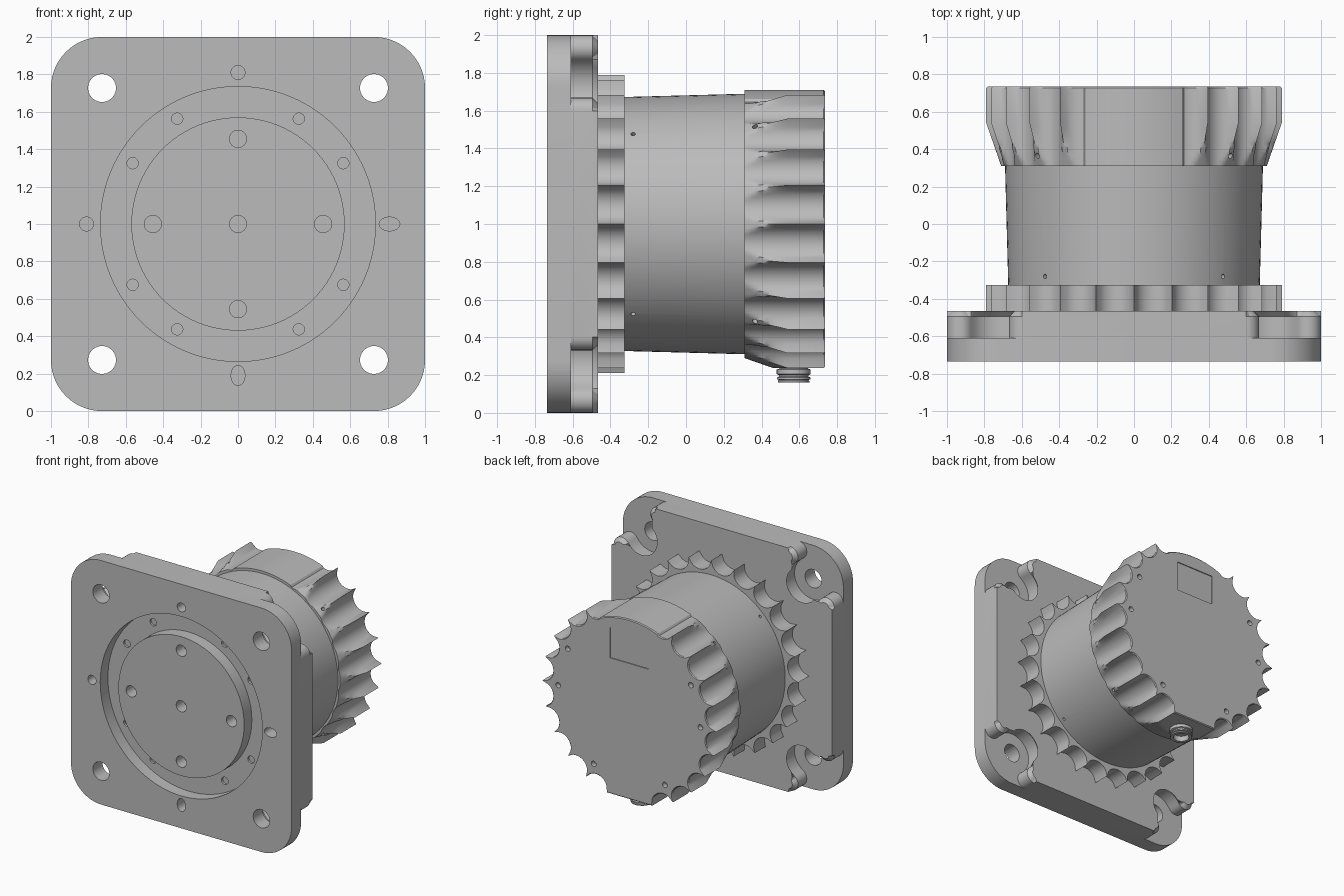
import bpy, bmesh, math
from math import sin, cos, pi, radians, hypot, atan2
from mathutils import Matrix, Vector

if "Cube" in bpy.data.objects:
    bpy.data.objects.remove(bpy.data.objects["Cube"])

grey = bpy.data.materials.new("light_grey_metal")
grey.use_nodes = True
colour = (0.5, 0.5, 0.5, 1)
grey.diffuse_color = colour
grey.node_tree.nodes["Principled BSDF"].inputs["Base Color"].default_value = colour

MID = 1.0  # height of the main axis


def finish(bm, name):
    bmesh.ops.recalc_face_normals(bm, faces=bm.faces)
    mesh = bpy.data.meshes.new(name)
    bm.to_mesh(mesh)
    bm.free()
    mesh.materials.append(grey)
    obj = bpy.data.objects.new(name, mesh)
    bpy.context.collection.objects.link(obj)
    return obj


def loft(name, rings, bevel=0):
    """Skin outlines (y, [(x, z)]) along y; optionally chamfer the rear rim."""
    bm = bmesh.new()
    loops = [[bm.verts.new((x, y, MID + z)) for x, z in pts] for y, pts in rings]
    for a, b in zip(loops, loops[1:]):
        for i in range(len(a)):
            j = (i + 1) % len(a)
            bm.faces.new((a[i], a[j], b[j], b[i]))
    bm.faces.new(loops[0])
    rear = bm.faces.new(loops[-1])
    if bevel:
        bmesh.ops.bevel(bm, geom=list(rear.edges), offset=bevel, segments=1, affect='EDGES')
    return finish(bm, name)


def arc(cx, cz, r, start, end, n=10):
    return [(cx + r * cos(radians(start + (end - start) * i / n)),
             cz + r * sin(radians(start + (end - start) * i / n))) for i in range(n + 1)]


def four_fold(points):
    out = []
    for x, z in (points):
        out.append((x, z))
    for k in range(3):
        points = [(-z, x) for x, z in points]
        out += points
    return out


def circle(r, n=96):
    return arc(0, 0, r, 0, 360, n)[:-1]


def polar(r, deg):
    return r * cos(radians(deg)), r * sin(radians(deg))


def add_rod(bm, centre, radius, depth, axis=(0, 1, 0), stretch=(1, 1)):
    turn = Vector((0, 0, 1)).rotation_difference(Vector(axis)).to_matrix().to_4x4()
    size = Matrix.Diagonal((stretch[0], stretch[1], 1, 1))
    bmesh.ops.create_cone(bm, cap_ends=True, segments=24, radius1=radius, radius2=radius,
                          depth=depth, matrix=Matrix.Translation(centre) @ turn @ size)


def cut(obj, bm):
    """Subtract the cutter mesh from the object, then drop the cutter."""
    cutter = finish(bm, "cutter")
    cutter.hide_render = True
    mod = obj.modifiers.new("cut", 'BOOLEAN')
    mod.operation, mod.solver, mod.object = 'DIFFERENCE', 'EXACT', cutter
    bpy.context.view_layer.objects.active = obj
    bpy.ops.object.modifier_apply(modifier=mod.name)
    bpy.data.objects.remove(cutter)


def smooth(*objs):
    for obj in objs:
        bpy.ops.object.select_all(action='DESELECT')
        obj.select_set(True)
        bpy.context.view_layer.objects.active = obj
        bpy.ops.object.shade_smooth_by_angle(angle=radians(28))


# Mounting flange with rounded corners
HOLE = 0.727
flange_outline = four_fold(arc(HOLE, HOLE, 1 - HOLE, 0, 90, 14))
flange = loft("mounting_flange", [(-0.735, flange_outline), (-0.61, flange_outline)])

# Ring groove in the front face
groove = bmesh.new()
wall = [[[groove.verts.new((x, y, MID + z)) for x, z in circle(r)] for y in (-0.8, -0.635)]
        for r in (0.57, 0.735)]
order = [wall[0][0], wall[0][1], wall[1][1], wall[1][0]]
for k in range(4):
    a, b = order[k], order[(k + 1) % 4]
    for i in range(len(a)):
        j = (i + 1) % len(a)
        groove.faces.new((a[i], a[j], b[j], b[i]))
cut(flange, groove)

# Corner holes, dowel holes, slots and hub holes
holes = bmesh.new()
for sx in (-1, 1):
    for sz in (-1, 1):
        add_rod(holes, (sx * HOLE, -0.67, MID + sz * HOLE), 0.075, 0.4)
for deg in (0, 90, 180, 270):
    for r, size in ((0.81, 0.037), (0.455, 0.046)):
        x, z = polar(r, deg)
        long = r > 0.8
        stretch = (1.5 if long and deg == 0 else 1, 1.45 if long and deg == 270 else 1)
        add_rod(holes, (x, -0.735, MID + z), size, 0.2, stretch=stretch)
add_rod(holes, (0, -0.735, MID), 0.046, 0.2)
cut(flange, holes)
bolts = bmesh.new()
for quarter in range(4):
    for deg in (30, 60):
        x, z = polar(0.65, deg + 90 * quarter)
        add_rod(bolts, (x, -0.64, MID + z), 0.03, 0.045)
cut(flange, bolts)

# Raised slab with curved pockets around the corner holes
ROUND, POCKET = 0.07, 0.17
dz = 1 - ROUND - HOLE
dx = math.sqrt((ROUND + POCKET) ** 2 - dz ** 2)
lean = math.degrees(atan2(dx, dz))
corner = arc(1 - ROUND, HOLE - dx, ROUND, 0, 180 - lean)
corner += arc(HOLE, HOLE, POCKET, 360 - lean, 90 + lean, 20)[1:]
corner += arc(HOLE - dx, 1 - ROUND, ROUND, lean - 90, 90)[1:]
slab_outline = four_fold(corner)
slab = loft("raised_slab", [(-0.61, slab_outline), (-0.465, slab_outline)], bevel=0.03)

# Scalloped outlines
TEETH, TIP, VALLEY, SCOOP = 24, 0.79, 0.70, 0.104
STEP = 360 / TEETH


def scallop(deg):
    phi = radians(deg % STEP - STEP / 2)
    d = VALLEY + SCOOP
    return min(TIP, d * cos(phi) - math.sqrt(max(0, SCOOP ** 2 - (d * sin(phi)) ** 2)))


def cap_radius(deg):
    if abs(deg - 90) < 1.5 * STEP - 0.1 and abs(deg - 90) <= 22.5:
        return 0.71
    if abs(deg - 270) <= STEP:  # flat pad under the connector
        return TIP * cos(radians(STEP)) / cos(radians(deg - 270))
    return scallop(deg)


angles = [i * STEP / 12 for i in range(TEETH * 12)]
gear_outline = [polar(scallop(a), a) for a in angles]
gear = loft("scalloped_ring", [(-0.47, gear_outline), (-0.325, gear_outline)])

# Slightly tapered body
body = loft("body", [(-0.34, circle(0.672)), (0.33, circle(0.69))])
pins = bmesh.new()
for deg in (45, 135, 225, 315):
    x, z = polar(0.675, deg)
    add_rod(pins, (x, -0.28, MID + z), 0.012, 0.06, axis=(x, 0, z))
cut(body, pins)

# Rear cap: scallops running out on a cone
START, FULL, END = 0.31, 0.54, 0.735
levels = [(START + (FULL - START) * i / 12, 0.71 + 0.08 * i / 12) for i in range(13)]
levels += [(END - 0.007, TIP), (END, TIP)]
cap_rings = []
for y, limit in levels:
    shrink = 0.007 if y == END else 0
    cap_rings.append((y, [polar(min(limit, cap_radius(a)) - shrink, a) for a in angles]))
cap = loft("rear_cap", cap_rings)
details = bmesh.new()
for deg in (0, 30, 150, 180, 240, 300):
    x, z = polar(0.645, deg)
    add_rod(details, (x, END, MID + z), 0.022, 0.08)
for deg in (45, 135, 225, 315):
    x, z = polar(0.73, deg)
    add_rod(details, (x, 0.365, MID + z), 0.014, 0.08, axis=(x, 0, z))
bmesh.ops.create_cube(details, size=1, matrix=Matrix.Translation((0, END, MID + 0.475))
                      @ Matrix.Diagonal((0.35, 0.016, 0.25, 1)))
cut(cap, details)

# Threaded cable connector underneath the cap
profile = [(0.075, 0.27), (0.075, 0.235), (0.09, 0.23), (0.09, 0.205), (0.078, 0.2),
           (0.078, 0.192), (0.088, 0.188), (0.088, 0.178), (0.078, 0.174), (0.084, 0.168),
           (0.084, 0.16), (0.06, 0.16), (0.06, 0.205), (0.001, 0.205)]
lathe = bmesh.new()
line = [lathe.verts.new((r, 0.57, z)) for r, z in profile]
edges = [lathe.edges.new(pair) for pair in zip(line, line[1:])]
bmesh.ops.spin(lathe, geom=line + edges, cent=(0, 0.57, 0), axis=(0, 0, 1),
               angle=2 * pi, steps=32)
bmesh.ops.remove_doubles(lathe, verts=lathe.verts, dist=0.0005)
connector = finish(lathe, "cable_connector")

smooth(flange, slab, gear, body, cap, connector)
